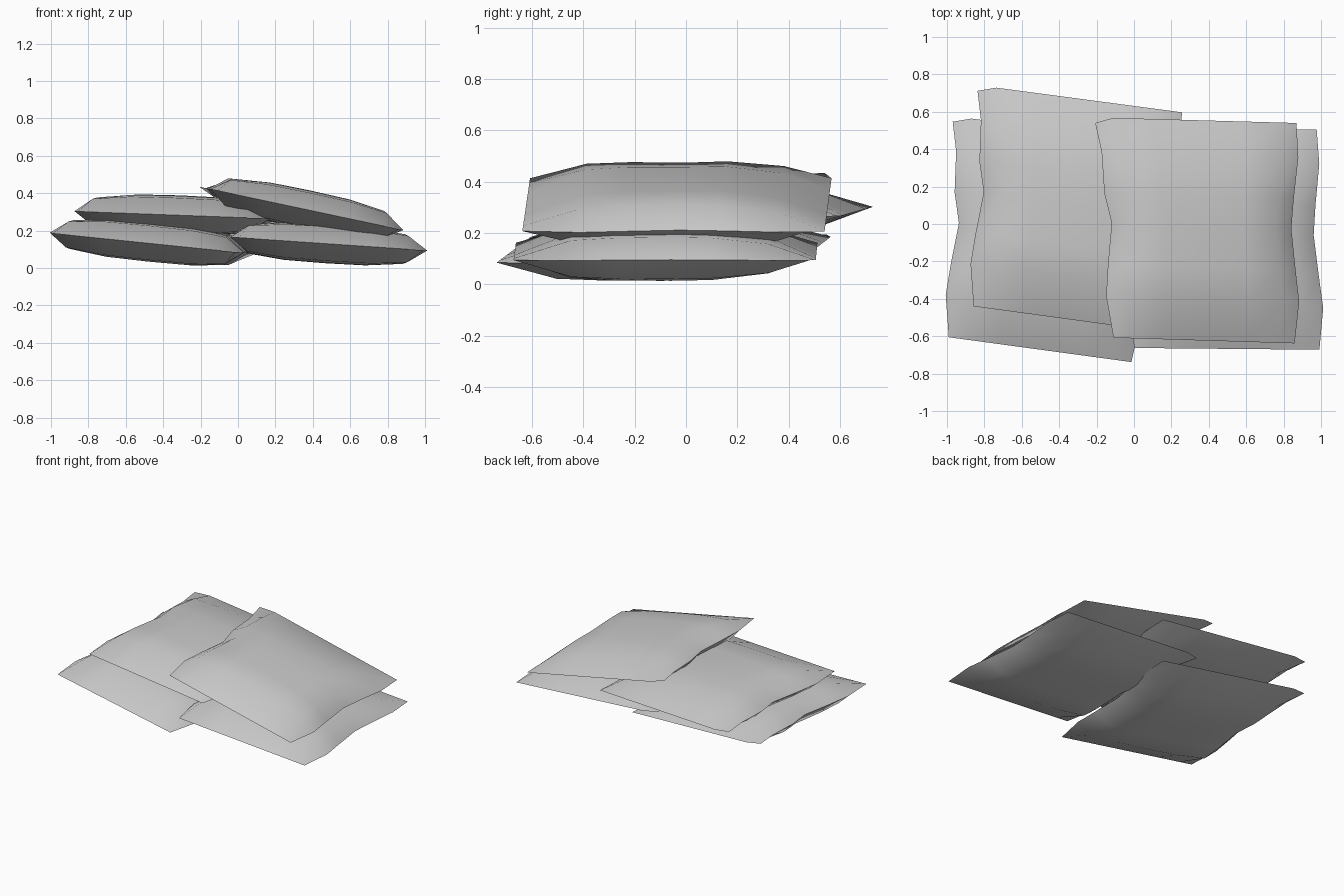
import bpy
from math import radians

cube = bpy.data.objects.get("Cube")
if cube:
    bpy.data.objects.remove(cube, do_unlink=True)

# Plain grey cloth
cloth = bpy.data.materials.new("grey_cloth")
cloth.use_nodes = True
GREY = (0.6, 0.6, 0.6, 1)
cloth.diffuse_color = GREY
cloth.node_tree.nodes["Principled BSDF"].inputs["Base Color"].default_value = GREY

# Sack cross-sections: fraction across the width and its fullness
COLS = [(0, 0), (0.09, 0.76), (0.28, 0.97), (0.5, 1), (0.72, 0.97), (0.9, 0.78), (1, 0)]
# Rows along the length: y, wavy left seam, wavy right seam, fullness
ROWS = [(-0.593, -0.475, 0.515, 0),
        (-0.37, -0.515, 0.54, 0.88),
        (-0.2, -0.505, 0.52, 0.98),
        (0.02, -0.485, 0.497, 1),
        (0.18, -0.525, 0.51, 0.97),
        (0.4, -0.54, 0.535, 0.7),
        (0.585, -0.575, 0.525, 0)]
HALF_THICKNESS = 0.104


def sack_mesh():
    """Two puffed sheets joined along a shared flat seam."""
    verts, faces, index = [], [], {}
    last_c, last_r = len(COLS) - 1, len(ROWS) - 1
    for side in (1, -1):
        for r, (y, left, right, row_full) in enumerate(ROWS):
            for c, (u, col_full) in enumerate(COLS):
                seam = r in (0, last_r) or c in (0, last_c)
                if seam and side < 0:
                    index[side, r, c] = index[1, r, c]
                    continue
                # the rear left corner is clipped, the ends run slightly askew
                clip = 0.03 if (r, c) == (last_r, 0) else 0
                index[side, r, c] = len(verts)
                verts.append((left + (right - left) * u,
                              y - 0.03 * (u - 0.5) - clip,
                              side * HALF_THICKNESS * row_full * col_full))
        for r in range(last_r):
            for c in range(last_c):
                quad = [index[side, r, c], index[side, r, c + 1],
                        index[side, r + 1, c + 1], index[side, r + 1, c]]
                faces.append(quad[::side])
    mesh = bpy.data.meshes.new("sack")
    mesh.from_pydata(verts, [], faces)
    mesh.materials.append(cloth)
    return mesh


# Pile of four sacks: name, centre, sideways tilt, turn
PILE = [("lower_right_sack", (-0.46, -0.08, 0.137), 5.8, -6),
        ("lower_left_sack", (0.465, -0.075, 0.13), 3.9, 1.2),
        ("middle_sack", (-0.325, 0.085, 0.285), 2.1, -6),
        ("top_sack", (0.355, -0.03, 0.315), 12, 0)]

for name, centre, tilt, turn in PILE:
    sack = bpy.data.objects.new(name, sack_mesh())
    bpy.context.collection.objects.link(sack)
    sack.location = centre
    sack.rotation_euler = (0, radians(tilt), radians(turn))
    bpy.ops.object.select_all(action="DESELECT")
    sack.select_set(True)
    bpy.context.view_layer.objects.active = sack
    bpy.ops.object.shade_smooth_by_angle(angle=radians(38))
